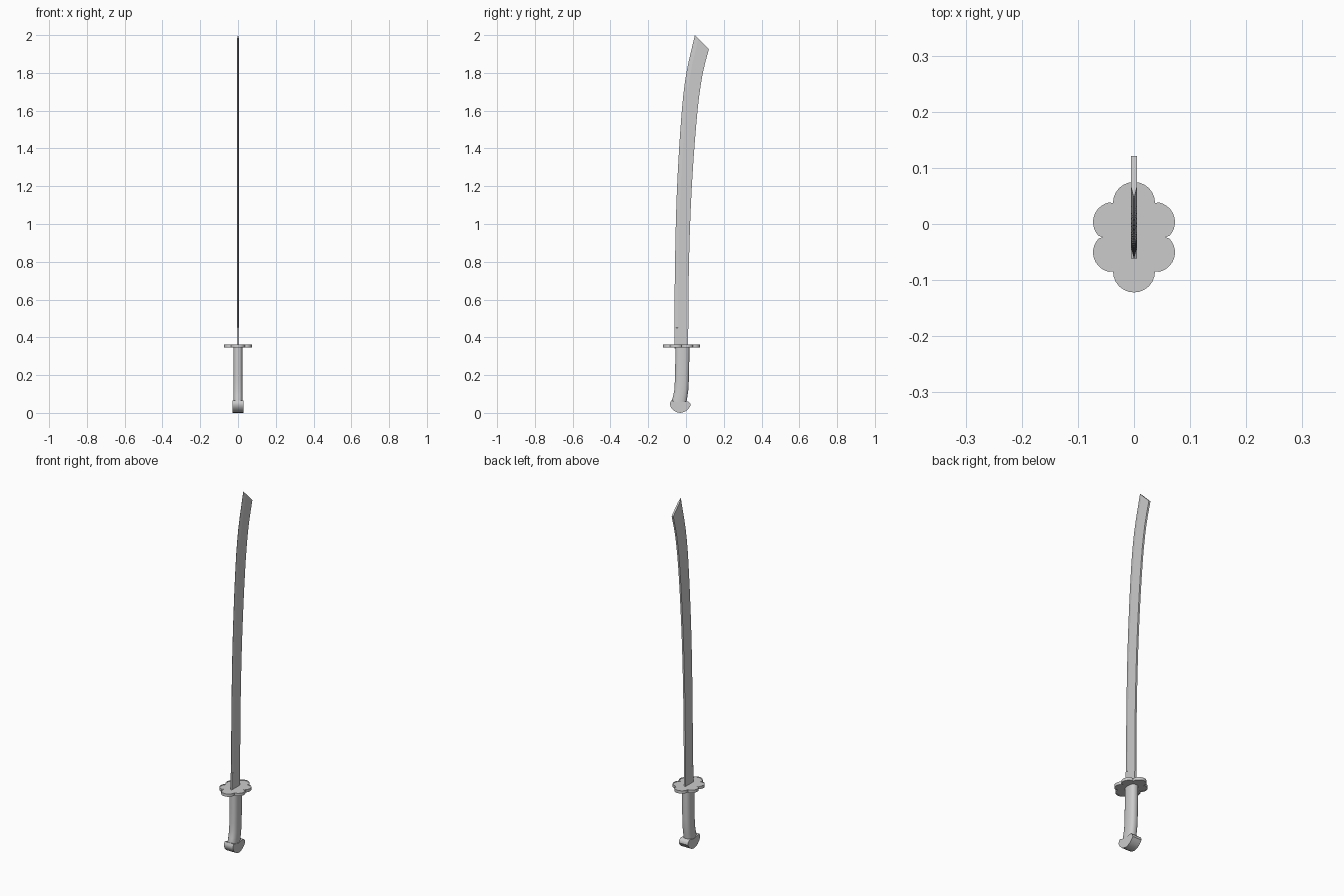
import bpy, bmesh
from math import sin, cos, pi, atan2, sqrt, radians

if "Cube" in bpy.data.objects:
    bpy.data.objects.remove(bpy.data.objects["Cube"])


def finish(name, bm, smooth=None):
    bmesh.ops.recalc_face_normals(bm, faces=bm.faces)
    me = bpy.data.meshes.new(name)
    bm.to_mesh(me)
    bm.free()
    ob = bpy.data.objects.new(name, me)
    bpy.context.collection.objects.link(ob)
    if smooth:
        bpy.context.view_layer.objects.active = ob
        ob.select_set(True)
        bpy.ops.object.shade_smooth_by_angle(angle=radians(smooth))
        ob.select_set(False)
    return ob


def loft(name, rings, smooth=None):
    bm = bmesh.new()
    vs = [[bm.verts.new(p) for p in r] for r in rings]
    n = len(vs[0])
    for a, b in zip(vs, vs[1:]):
        for i in range(n):
            j = (i + 1) % n
            bm.faces.new((a[i], a[j], b[j], b[i]))
    bm.faces.new(vs[0])
    bm.faces.new(vs[-1])
    return finish(name, bm, smooth)


def curve(keys, z):
    """Smooth interpolation through (z, y) keys."""
    k = 0
    while k < len(keys) - 2 and z > keys[k + 1][0]:
        k += 1
    p = [keys[max(0, min(len(keys) - 1, k + d))] for d in (-1, 0, 1, 2)]
    slope = lambda a, b: (b[1] - a[1]) / (b[0] - a[0])
    h = p[2][0] - p[1][0]
    t = (z - p[1][0]) / h
    m0, m1 = slope(p[0], p[2]) * h, slope(p[1], p[3]) * h
    return ((2*t**3 - 3*t*t + 1) * p[1][1] + (t**3 - 2*t*t + t) * m0
            + (3*t*t - 2*t**3) * p[2][1] + (t**3 - t*t) * m1)


# Blade: curved strip, square near the guard, bevelled cutting edge above
edge = [(0.34, -0.062), (0.8, -0.058), (1.2, -0.047), (1.6, -0.022), (1.8, 0.002), (2.0, 0.047)]
spine = [(0.34, 0.011), (0.8, 0.016), (1.2, 0.031), (1.6, 0.061), (1.8, 0.089), (1.925, 0.121)]


def blade_ring(f, sharp):
    ze = 0.34 + f * 1.66
    zs = 0.34 + f * 1.585
    ye, ys = curve(edge, ze), curve(spine, zs)
    ring = []
    for x, u in ((0.005, 1), (0.005, 0.25), (sharp, 0), (-sharp, 0), (-0.005, 0.25), (-0.005, 1)):
        ring.append((x, ye + (ys - ye) * u, ze + (zs - ze) * u))
    return ring


start = 0.068
loft("blade", [blade_ring(0, 0.005), blade_ring(start - 0.001, 0.005)]
     + [blade_ring(start + (1 - start) * i / 24, 0.0005) for i in range(25)])

# Guard: six-lobed plate with a thin raised rim
CY = -0.0235
lobes = [(0.0375, 0.027), (0, 0.061), (-0.0375, 0.027), (-0.0375, -0.027), (0, -0.061), (0.0375, -0.027)]
cusps = [(0.056, 0), (0.0375, 0.061), (-0.0375, 0.061), (-0.056, 0), (-0.0375, -0.061), (0.0375, -0.061)]


def guard_outline(inset):
    pts = []
    for k, (cx, cy) in enumerate(lobes):
        a, b = cusps[k], cusps[(k + 1) % 6]
        r = 0.0355 if cx else 0.0375
        a0 = atan2(a[1] - cy, a[0] - cx)
        a1 = atan2(b[1] - cy, b[0] - cx)
        if a1 <= a0:
            a1 += 2 * pi
        for i in range(12):
            t = a0 + (a1 - a0) * i / 12
            if i:
                x, y = cx + r * cos(t), cy + r * sin(t)
                x, y = x - inset * cos(t), y - inset * sin(t)
            else:
                s = 1 - inset / sqrt(a[0]**2 + a[1]**2)
                x, y = a[0] * s, a[1] * s
            pts.append((x, y + CY))
    return pts


loft("guard", [[(x, y, z) for x, y in guard_outline(d)] for d, z in
               ((0.005, 0.347), (0.005, 0.345), (0, 0.345), (0, 0.361), (0.005, 0.361), (0.005, 0.359))], 30)

# Grip: rounded oval handle bending forward at the foot
rings = []
for z, y0, y1 in ((0.035, -0.078, 0.0), (0.065, -0.075, 0.004), (0.09, -0.068, 0.008),
                  (0.12, -0.062, 0.012), (0.17, -0.059, 0.015), (0.25, -0.057, 0.017),
                  (0.347, -0.056, 0.018)):
    ring = []
    for i in range(28):
        c, s = cos(2 * pi * i / 28), sin(2 * pi * i / 28)
        q = lambda v: (1 if v >= 0 else -1) * abs(v) ** 0.8
        ring.append((0.025 * q(c), (y0 + y1) / 2 + (y1 - y0) / 2 * q(s), z))
    rings.append(ring)
loft("grip", rings, 40)

# Pommel: flat-sided cap with a rounded profile
profile = [(-0.078, 0.066), (-0.084, 0.055), (-0.085, 0.042), (-0.078, 0.026), (-0.064, 0.012),
           (-0.047, 0.003), (-0.03, 0), (-0.012, 0.004), (0.004, 0.013), (0.016, 0.026),
           (0.024, 0.038), (0.023, 0.048), (0.015, 0.058), (0.003, 0.062), (-0.035, 0.054)]
loft("pommel", [[(x, y, z) for y, z in profile] for x in (-0.028, 0.028)], 35)
